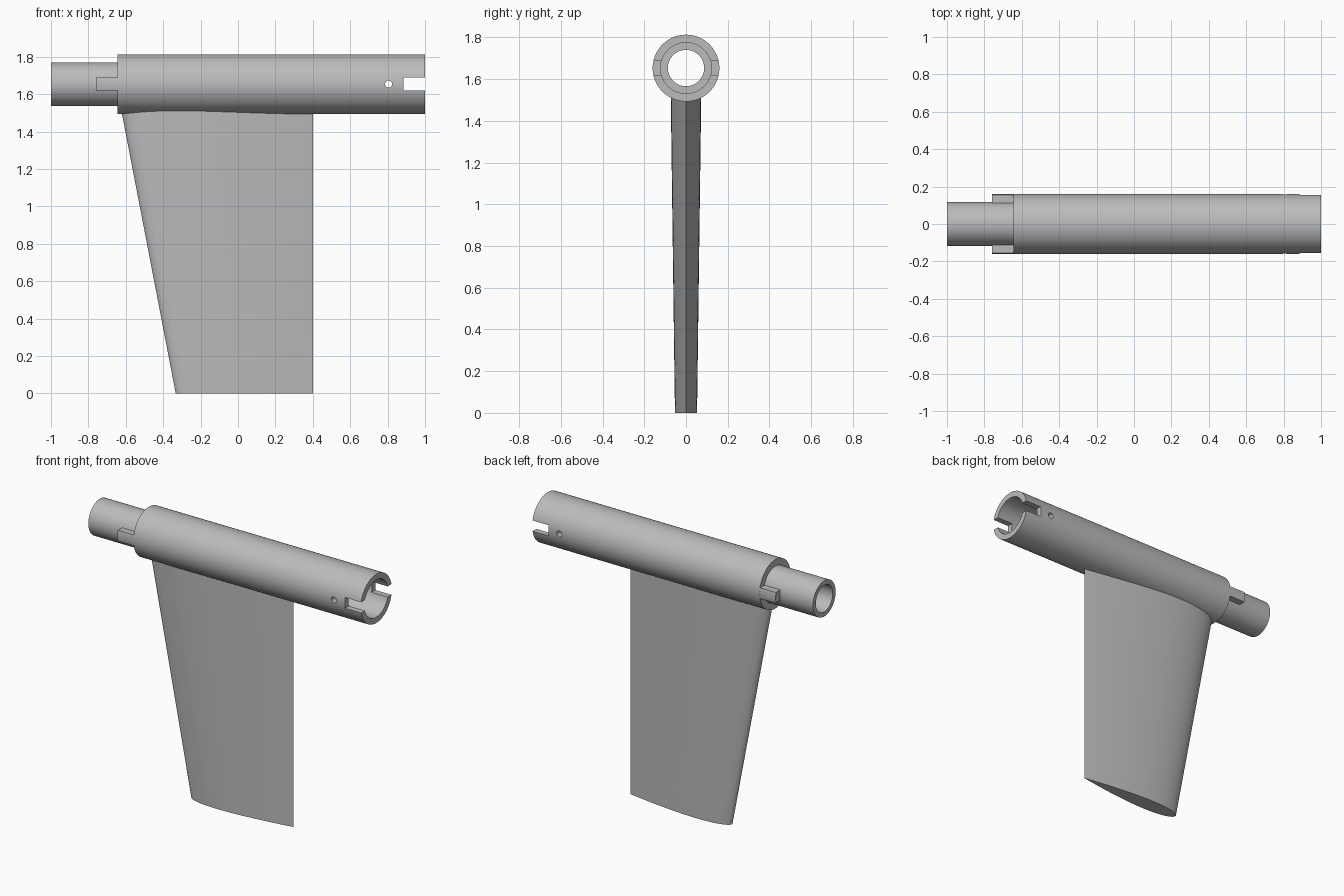
import bpy, bmesh, math
from mathutils import Matrix, Vector

AXIS_Z = 1.653        # height of the tube axis
OUTER = 0.16          # tube radius
SPIGOT = 0.117        # plug radius
SOCKET = 0.122        # socket bore radius
BORE = 0.087          # through bore radius
SHOULDER = -0.645     # where plug meets tube
KEY = 0.035           # half height of keys and notches

if "Cube" in bpy.data.objects:
    bpy.data.objects.remove(bpy.data.objects["Cube"], do_unlink=True)

grey = bpy.data.materials.new("plain_grey")
grey.use_nodes = True
grey.diffuse_color = (0.5, 0.5, 0.5, 1)
grey.node_tree.nodes["Principled BSDF"].inputs["Base Color"].default_value = (0.5, 0.5, 0.5, 1)


def make_object(name, bm):
    bmesh.ops.recalc_face_normals(bm, faces=bm.faces)
    mesh = bpy.data.meshes.new(name)
    bm.to_mesh(mesh)
    bm.free()
    mesh.materials.append(grey)
    obj = bpy.data.objects.new(name, mesh)
    bpy.context.collection.objects.link(obj)
    return obj


def lathe(name, profile, sides=96):
    """Spin a closed (x, radius) profile around the tube axis."""
    bm = bmesh.new()
    rings = []
    for i in range(sides):
        a = math.tau * i / sides
        rings.append([bm.verts.new((x, r * math.cos(a), AXIS_Z + r * math.sin(a)))
                      for x, r in profile])
    n = len(profile)
    for i in range(sides):
        a, b = rings[i], rings[(i + 1) % sides]
        for j in range(n):
            k = (j + 1) % n
            bm.faces.new((a[j], a[k], b[k], b[j]))
    return make_object(name, bm)


def block(name, x0, x1, half_y, half_z):
    bm = bmesh.new()
    size = Matrix.Diagonal((x1 - x0, 2 * half_y, 2 * half_z, 1))
    place = Matrix.Translation(((x0 + x1) / 2, 0, AXIS_Z))
    bmesh.ops.create_cube(bm, size=1, matrix=place @ size)
    return make_object(name, bm)


def cut(obj, cutter, operation="DIFFERENCE"):
    """Apply a boolean and discard the cutter."""
    cutter.hide_render = True
    mod = obj.modifiers.new("cut", "BOOLEAN")
    mod.operation, mod.object, mod.solver = operation, cutter, "EXACT"
    graph = bpy.context.evaluated_depsgraph_get()
    old = obj.data
    obj.data = bpy.data.meshes.new_from_object(obj.evaluated_get(graph))
    obj.modifiers.clear()
    bpy.data.meshes.remove(old)
    bpy.data.objects.remove(cutter, do_unlink=True)


def smooth(obj, degrees=30):
    bpy.ops.object.select_all(action="DESELECT")
    obj.select_set(True)
    bpy.context.view_layer.objects.active = obj
    bpy.ops.object.shade_smooth_by_angle(angle=math.radians(degrees))


# Tube with plug at one end and socket at the other
tube = lathe("tube", [(-1, BORE), (-1, SPIGOT), (SHOULDER, SPIGOT), (SHOULDER, OUTER),
                      (1, OUTER), (1, SOCKET), (0.64, SOCKET), (0.64, BORE)])

# Notches in the socket rim
cut(tube, block("notch_cutter", 0.884, 1.1, 0.3, KEY))

# Cross pin hole
bm = bmesh.new()
bmesh.ops.create_cone(bm, cap_ends=True, segments=32, radius1=0.019, radius2=0.019, depth=0.6,
                      matrix=Matrix.Translation((0.805, 0, AXIS_Z)) @ Matrix.Rotation(math.pi / 2, 4, "X"))
cut(tube, make_object("pin_cutter", bm))

# Pair of keys beside the plug: a slice of ring kept within a block
keys = lathe("locking_keys", [(-0.76, SPIGOT - 0.005), (-0.76, OUTER),
                              (SHOULDER + 0.01, OUTER - 0.0002), (SHOULDER + 0.01, SPIGOT - 0.005)])
cut(keys, block("key_limits", -0.9, -0.5, 0.3, KEY), "INTERSECT")


def fin_section(lead, tail, half, steps=40):
    """Symmetric aerofoil outline, from tail round the nose and back."""
    def thick(t):
        return half * 2 * (1.4845 * math.sqrt(t) - 0.63 * t - 1.758 * t**2
                           + 1.4215 * t**3 - 0.518 * t**4)
    ts = [(1 + math.cos(math.pi * i / steps)) / 2 for i in range(steps + 1)]
    points = [(1, 0)] + [(t, thick(t)) for t in ts[1:-1]] + [(0, 0)]
    points += [(t, -y) for t, y in reversed(points[1:-1])]
    return [(lead + t * (tail - lead), y) for t, y in points]


# Tapered fin, its root buried in the tube wall
bm = bmesh.new()
loops = []
for z, lead, half in ((0, -0.333, 0.053), (1.555, -0.632, 0.0735)):
    loops.append([bm.verts.new((x, y, z)) for x, y in fin_section(lead, 0.4, half)])
low, high = loops
for i in range(len(low)):
    k = (i + 1) % len(low)
    bm.faces.new((low[i], low[k], high[k], high[i]))
bm.faces.new(low)
bm.faces.new(high)
fin = make_object("fin", bm)

for part in (tube, keys, fin):
    smooth(part)
# Keep the thin trailing edge crisp
for edge in fin.data.edges:
    if all(fin.data.vertices[v].co.x > 0.399 for v in edge.vertices):
        edge.use_edge_sharp = True
